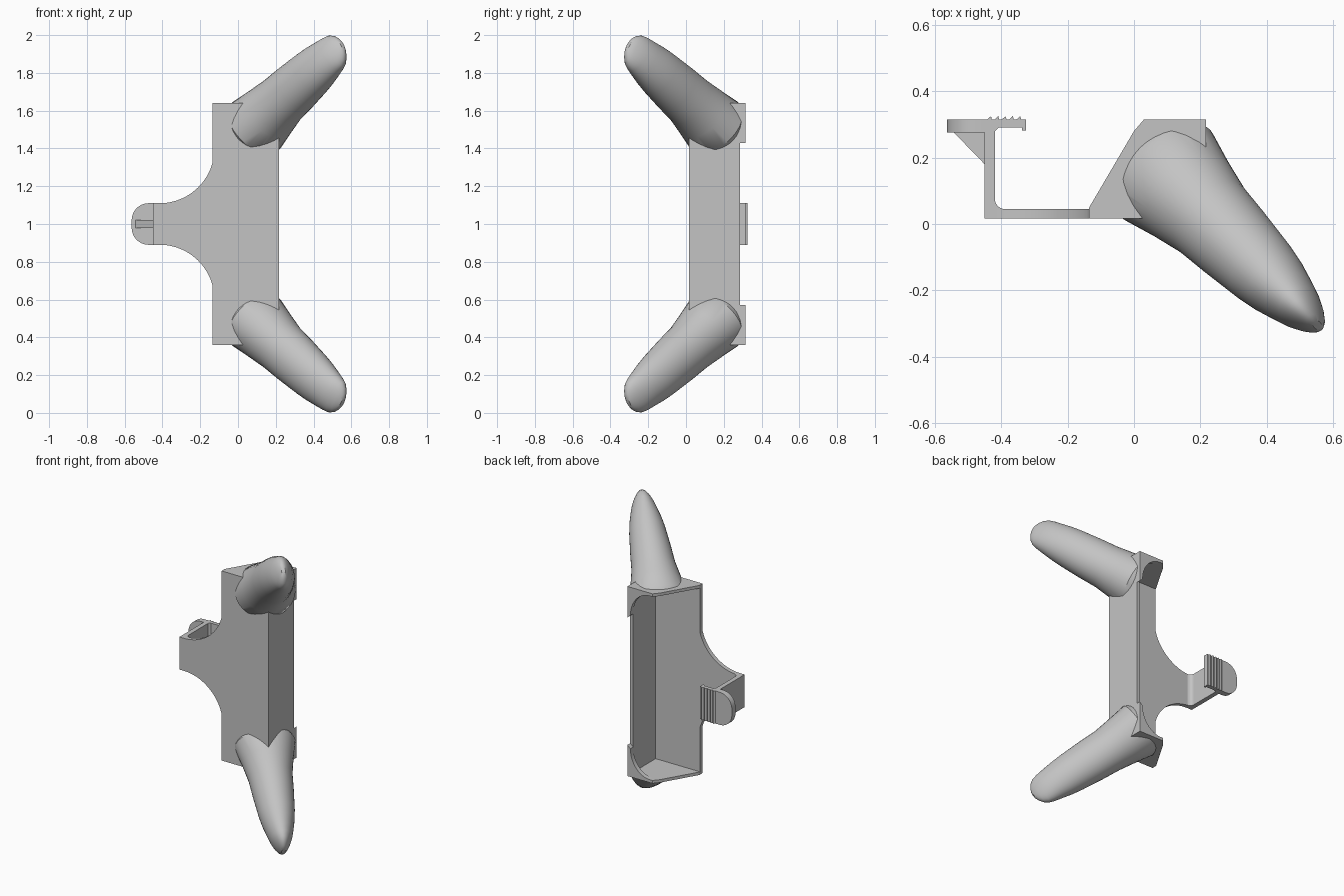
import bpy, bmesh, math
from mathutils import Vector

cube = bpy.data.objects.get("Cube")
if cube:
    bpy.data.objects.remove(cube, do_unlink=True)

grey = bpy.data.materials.new("plain grey")
grey.use_nodes = True
colour = (0.55, 0.55, 0.55, 1)
grey.diffuse_color = colour
grey.node_tree.nodes["Principled BSDF"].inputs["Base Color"].default_value = colour


def finish(name, bm):
    bmesh.ops.recalc_face_normals(bm, faces=bm.faces)
    mesh = bpy.data.meshes.new(name)
    bm.to_mesh(mesh)
    bm.free()
    mesh.materials.append(grey)
    obj = bpy.data.objects.new(name, mesh)
    bpy.context.collection.objects.link(obj)
    return obj


def smooth(obj, degrees=35):
    bpy.ops.object.select_all(action="DESELECT")
    obj.select_set(True)
    bpy.context.view_layer.objects.active = obj
    bpy.ops.object.shade_smooth_by_angle(angle=math.radians(degrees))


def extrude(name, profile, lo, hi, along):
    """Extrude a profile: (x, y) along z, or (x, z) along y."""
    bm = bmesh.new()
    place = (lambda a, b: (a, b, lo)) if along == "z" else (lambda a, b: (a, lo, b))
    face = bm.faces.new([bm.verts.new(place(a, b)) for a, b in profile])
    grown = bmesh.ops.extrude_face_region(bm, geom=[face])
    d = hi - lo
    shift = Vector((0, 0, d)) if along == "z" else Vector((0, d, 0))
    bmesh.ops.translate(bm, vec=shift,
                        verts=[v for v in grown["geom"] if isinstance(v, bmesh.types.BMVert)])
    return finish(name, bm)


def arc(cx, cy, rx, ry, start, end, n=12):
    angles = [math.radians(start + (end - start) * i / n) for i in range(n + 1)]
    return [(cx + rx * math.cos(t), cy + ry * math.sin(t)) for t in angles]


def flip(points):
    """Mirror an (x, z) outline about the middle height."""
    return [(x, 2 - z) for x, z in reversed(points)]


FRONT, BACK, SIDE = 0.017, 0.315, 0.217

# Front plate with the curved neck
half = [(SIDE, 1.64), (-0.135, 1.64)] + arc(-0.415, 1.4, 0.29, 0.29, -16, -90, 20) + [(-0.45, 1.11)]
smooth(extrude("front_plate", half + flip(half), FRONT, 0.045, "y"))

# Side wall
extrude("side_wall", [(0.195, FRONT), (SIDE, FRONT), (SIDE, 0.285), (0.195, 0.285)], 0.36, 1.64, "z")

# End caps and the curved corner lips
cap = [(-0.135, FRONT), (SIDE, FRONT), (SIDE, BACK), (0.03, BACK), (0, 0.28), (-0.135, 0.05)]
lip = [(SIDE, 1.64), (0.03, 1.64)] + arc(0.05, 1.45, 0.145, 0.17, 90, 0) + [(SIDE, 1.43)]
for end, lo, outline in (("top", 1.62, lip), ("bottom", 0.36, flip(lip))):
    extrude(end + "_cap", cap, lo, lo + 0.02, "z")
    smooth(extrude(end + "_lip", outline, 0.285, BACK, "y"))

# Clip: stem, inner fillet and toothed hook
hook = [(-0.45, FRONT), (-0.39, FRONT)] + arc(-0.389, 0.075, 0.03, 0.03, 270, 180, 6)
hook += [(-0.419, 0.28), (-0.407, 0.291), (-0.337, 0.291), (-0.337, 0.282), (-0.325, 0.282), (-0.325, BACK)]
for i in range(5):
    x = -0.34 - i * 0.022
    hook += [(x, BACK), (x - 0.003, 0.325), (x - 0.014, BACK)]
hook += [(-0.45, BACK)]
extrude("clip_hook", hook, 0.89, 1.11, "z")

# Thumb tab with rounded corners, and its rib
corner = [(-0.44, 1.11)] + arc(-0.473, 1.02, 0.09, 0.09, 90, 180)
smooth(extrude("thumb_tab", corner + flip(corner), 0.276, BACK, "y"))
extrude("tab_rib", [(-0.545, 0.278), (-0.445, 0.278), (-0.445, 0.175)], 0.98, 1.02, "z")

# Horns: lofted ovals along a sloping diagonal axis, trimmed by the tray interior
# Each station: distance outward, height, half width, half depth
stations = [(-0.12, 1.465, 0.14, 0.13), (-0.04, 1.52, 0.188, 0.172), (0.055, 1.586, 0.16, 0.157),
            (0.15, 1.652, 0.137, 0.143), (0.25, 1.717, 0.127, 0.139), (0.37, 1.795, 0.112, 0.13),
            (0.43, 1.834, 0.1, 0.123), (0.487, 1.87, 0.083, 0.113), (0.53, 1.898, 0.068, 0.105),
            (0.56, 1.917, 0.052, 0.096), (0.582, 1.932, 0.037, 0.077), (0.597, 1.942, 0.024, 0.052),
            (0.606, 1.948, 0.012, 0.026)]
TILT = math.radians(33.5)
SEGMENTS = 40


def horn(name, sign):
    bm = bmesh.new()
    rings = []
    for out, height, wide, deep in stations:
        ring = []
        for i in range(SEGMENTS):
            t = math.tau * i / SEGMENTS
            u = out - deep * math.sin(t) * math.sin(TILT)
            p = 0.175 + wide * math.cos(t)
            z = height + deep * math.sin(t) * math.cos(TILT)
            ring.append(bm.verts.new(((u + p) / math.sqrt(2), (p - u) / math.sqrt(2), 1 + sign * (z - 1))))
        rings.append(ring)
    for a, b in zip(rings, rings[1:]):
        for i in range(SEGMENTS):
            j = (i + 1) % SEGMENTS
            bm.faces.new((a[i], a[j], b[j], b[i]))
    bm.faces.new(rings[0])
    bm.faces.new(rings[-1])
    obj = finish(name, bm)
    cutter = extrude("tray_cutter", [(-0.5, 0.042), (0.198, 0.042), (0.198, 0.6), (-0.5, 0.6)],
                     0.377, 1.623, "z")
    cutter.hide_render = True
    trim = obj.modifiers.new("trim", "BOOLEAN")
    trim.operation = "DIFFERENCE"
    trim.solver = "EXACT"
    trim.object = cutter
    smooth(obj)
    bpy.ops.object.modifier_apply(modifier=trim.name)
    bpy.data.objects.remove(cutter, do_unlink=True)
    smooth(obj)


horn("upper_horn", 1)
horn("lower_horn", -1)
